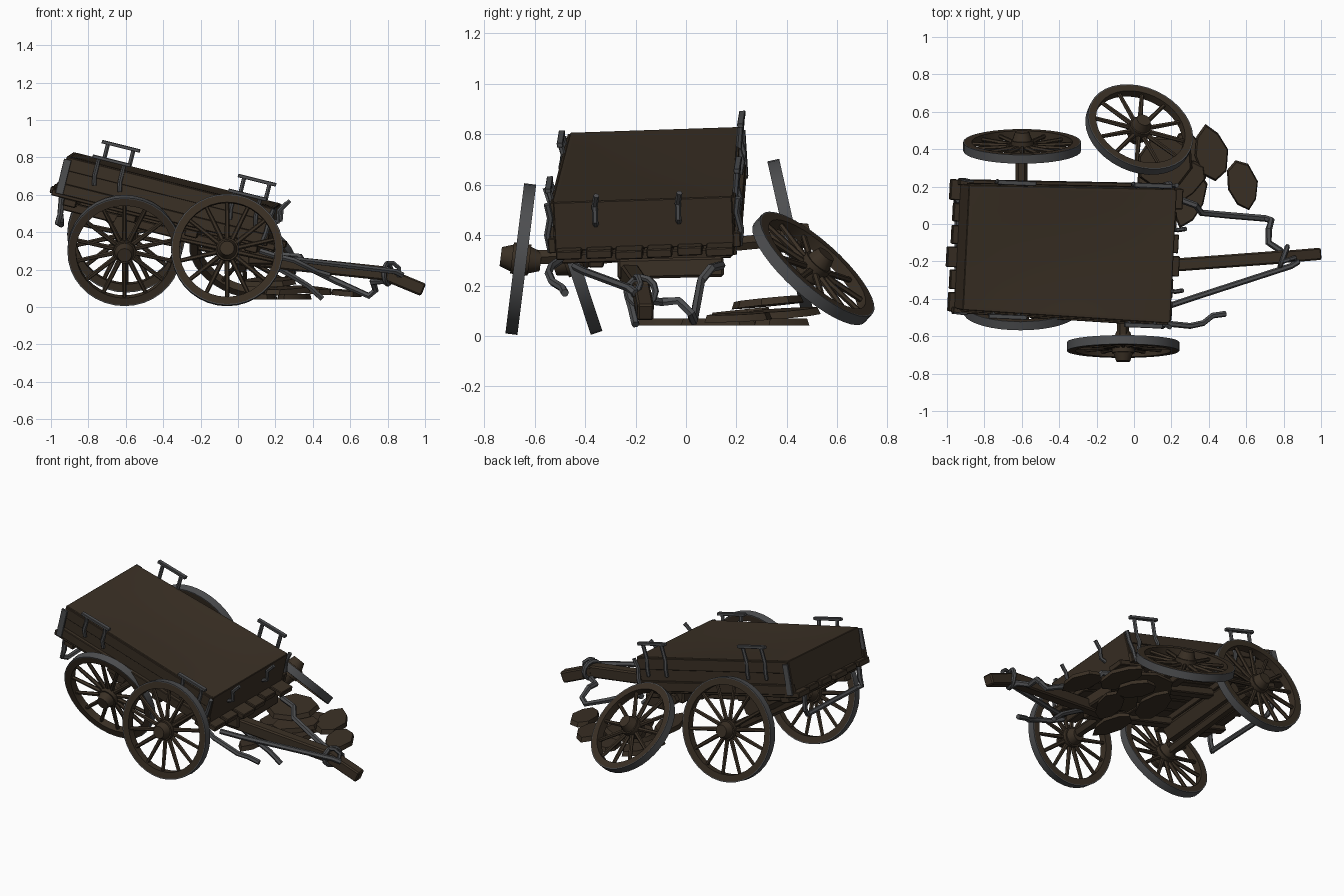
import bpy, bmesh, math, random
from mathutils import Matrix, Vector, Euler

if "Cube" in bpy.data.objects:
    bpy.data.objects.remove(bpy.data.objects["Cube"])

random.seed(4)
R = math.radians


def mat(name, rgb):
    m = bpy.data.materials.new(name)
    m.diffuse_color = (*rgb, 1)
    m.use_nodes = True
    m.node_tree.nodes["Principled BSDF"].inputs["Base Color"].default_value = m.diffuse_color
    return m


WOOD = mat("dark_wood", (0.042, 0.029, 0.018))
IRON = mat("grey_iron", (0.075, 0.077, 0.081))
WORLD = Matrix.Identity(4)
# tilted frame of the cart body, origin at the middle of its floor
BODY = Matrix.Translation((-0.39, -0.14, 0.48)) @ Euler((R(2), R(14), R(-2.4)), 'XYZ').to_matrix().to_4x4()


def finish(name, bm, mats, M=WORLD):
    bmesh.ops.recalc_face_normals(bm, faces=bm.faces)
    me = bpy.data.meshes.new(name)
    bm.to_mesh(me)
    bm.free()
    for m in mats:
        me.materials.append(m)
    ob = bpy.data.objects.new(name, me)
    ob.matrix_world = M
    bpy.context.collection.objects.link(ob)
    return ob


def beam(name, p, q, w, h, m=WOOD, M=WORLD):
    """Square timber from p to q, w wide and h tall."""
    p, q = Vector(p), Vector(q)
    d = (q - p).normalized()
    side = Vector((0, 0, 1)).cross(d).normalized()
    if side.length < .5:
        side = Vector((0, 1, 0))
    up = d.cross(side)
    rot = Matrix((d, side, up)).transposed().to_4x4()
    bm = bmesh.new()
    T = Matrix.Translation((p + q) / 2) @ rot @ Matrix.Diagonal(((q - p).length, w, h, 1))
    bmesh.ops.create_cube(bm, size=1, matrix=T)
    bmesh.ops.bevel(bm, geom=bm.edges[:], offset=min(w, h) * 0.12, segments=1, affect='EDGES')
    return finish(name, bm, [m], M)


def rod(name, pts, r, m=IRON, M=WORLD, closed=False):
    """Round bar bent along a path."""
    cu = bpy.data.curves.new(name, 'CURVE')
    cu.dimensions = '3D'
    cu.bevel_depth, cu.bevel_resolution, cu.use_fill_caps = r, 1, True
    s = cu.splines.new('POLY')
    s.points.add(len(pts) - 1)
    for a, b in zip(s.points, pts):
        a.co = (*b, 1)
    s.use_cyclic_u = closed
    tmp = bpy.data.objects.new(name + "_path", cu)
    bpy.context.collection.objects.link(tmp)
    dg = bpy.context.evaluated_depsgraph_get()
    me = bpy.data.meshes.new_from_object(tmp.evaluated_get(dg))
    bpy.data.objects.remove(tmp)
    me.materials.clear()
    me.materials.append(m)
    ob = bpy.data.objects.new(name, me)
    ob.matrix_world = M
    bpy.context.collection.objects.link(ob)


def wheel(name, centre, normal, r, spokes=14):
    bm = bmesh.new()
    n, w = 36, 0.024
    # rim with an iron tyre on the outside
    prof = [(r - .045, -w), (r - .006, -w), (r, -w), (r, w), (r - .006, w), (r - .045, w)]
    rings = [[bm.verts.new((a * math.cos(t), a * math.sin(t), z)) for a, z in prof]
             for t in (2 * math.pi * i / n for i in range(n))]
    for i in range(n):
        A, B = rings[i], rings[(i + 1) % n]
        for j in range(6):
            k = (j + 1) % 6
            f = bm.faces.new((A[j], B[j], B[k], A[k]))
            f.material_index = 1 if j in (1, 2, 3) else 0

    def cone(r1, r2, depth, T, seg=14):
        bmesh.ops.create_cone(bm, cap_ends=True, segments=seg, radius1=r1, radius2=r2, depth=depth, matrix=T)

    # hub
    cone(.062, .062, .07, Matrix.Translation((0, 0, 0)))
    cone(.055, .038, .05, Matrix.Translation((0, 0, .055)))
    cone(.038, .055, .05, Matrix.Translation((0, 0, -.055)))
    # spokes
    L = r - .08
    for i in range(spokes):
        T = Matrix.Rotation(2 * math.pi * (i + .5) / spokes, 4, 'Z') @ \
            Matrix.Translation((.045 + L / 2, 0, 0)) @ Matrix.Rotation(R(90), 4, 'Y')
        cone(.014, .011, L, T, 6)
    rot = Vector(normal).to_track_quat('Z', 'Y').to_matrix().to_4x4()
    finish(name, bm, [WOOD, IRON], Matrix.Translation(centre) @ rot)


# wheels: three standing askew, one fallen
wheel("front_wheel", (-.058, -.655, .305), (0, -1, .125), .30)
wheel("rear_wheel_near", (-.607, -.45, .302), (0, -1, -.33), .305)
wheel("rear_wheel_far", (-.598, .415, .39), (0, 1, .225), .315)
wheel("fallen_wheel", (.028, .505, .268), (.3, .64, .71), .295, 12)

# axles and bolsters
rod("rear_axle", [(-.61, -.43, .305), (-.60, .40, .385)], .032, WOOD)
rod("front_axle", [(-.06, -.63, .31), (-.04, .20, .35)], .032, WOOD)
rod("rear_bolster", [(-.61, -.37, .42), (-.60, .18, .455)], .075, WOOD)
beam("front_bolster", (-.05, -.42, .36), (-.04, .17, .37), .12, .09)
beam("turning_block", (.12, -.27, .265), (.12, .15, .275), .14, .08)

# cart floor planks with uneven ends
for i in range(6):
    y = -.30 + .12 * i
    beam(f"floor_plank_{i}", (-.60 - random.uniform(0, .03), y, 0), (.62 + random.uniform(0, .04), y, 0),
         random.uniform(.095, .114), .035, M=BODY)
for i, x in enumerate((-.50, -.17, .17, .50)):
    beam(f"floor_joist_{i}", (x, -.34, -.035), (x, .34, -.035), .07, .04, M=BODY)
for s in (-1, 1):
    beam("floor_sill", (-.55, s * .2, -.06), (.5, s * .2, -.06), .06, .05, M=BODY)

# cart walls, rims and rails (wider towards the front)
for s, side in ((-1, "near"), (1, "far")):
    beam(f"{side}_wall", (-.56, s * .32, .105), (.56, s * .345, .105), .03, .20, M=BODY)
    beam(f"{side}_lower_rail", (-.59, s * .342, .03), (.58, s * .367, .03), .03, .06, M=BODY)
    beam(f"{side}_upper_rail", (-.57, s * .336, .165), (.56, s * .360, .165), .016, .07, M=BODY)
    # iron brackets standing on the rim
    top = .24 if s < 0 else .295
    for c in (-.335, .415):
        y = s * (.355 + .022 * c)
        for dx in (-.07, .07):
            rod(f"{side}_bracket_post", [(c + dx + .01, y, .09), (c + dx, y + s * .012, .14),
                                         (c + dx, y, .19), (c + dx, y + s * .012, top)], .012, M=BODY)
        beam(f"{side}_bracket_bar", (c - .105, y + s * .012, top), (c + .105, y + s * .012, top),
             .024, .018, IRON, BODY)
beam("rear_wall", (-.56, -.335, .105), (-.56, .335, .105), .03, .20, M=BODY)
beam("front_wall", (.555, -.355, .105), (.555, .355, .105), .03, .20, M=BODY)

# sagging cover over the load
bm = bmesh.new()
bmesh.ops.create_grid(bm, x_segments=12, y_segments=8, size=1)
for v in bm.verts:
    x, y = v.co.x, v.co.y
    v.co = (x * .555, y * (.33 + .012 * x), .206 - .014 * (1 - x * x) * (1 - y * y))
cover = finish("load_cover", bm, [WOOD], BODY)

# iron staples on the front wall, straps on the corners, hanging bar at the rear
for y in (-.19, .14):
    rod("front_staple", [(.57, y, .11), (.60, y, .13), (.59, y, .19), (.62, y + .01, .24)], .012, M=BODY)
for s in (-1, 1):
    rod("front_corner_strap", [(.55, s * .374, .0), (.56, s * .385, .07), (.56, s * .37, .14), (.57, s * .38, .2)],
        .013, M=BODY)
    beam("rear_corner_strap", (-.565, s * .358, .0), (-.565, s * .355, .19), .04, .012, IRON, BODY)
rod("rear_hanging_bar", [(-.94, -.43, .60), (-.95, -.43, .50), (-.965, -.43, .45), (-.945, -.40, .44),
                         (-.945, .10, .46), (-.95, .13, .50), (-.94, .13, .62)], .016)

# draw pole with its drooping tip
beam("draw_pole", (-.02, -.237, .265), (.80, -.176, .178), .07, .075)
beam("draw_pole_tip", (.76, -.179, .187), (.99, -.160, .092), .065, .07)
rod("pole_brace", [(.18, -.44, .275), (.30, -.40, .255), (.84, -.225, .19), (.88, -.20, .17)], .016)
rod("pole_ring", [(.80 + .02 * math.cos(t), -.176 + .055 * math.cos(t), .178 + .055 * math.sin(t))
                  for t in (math.pi * i / 6 for i in range(12))], .014, closed=True)
rod("pole_hook", [(.80, -.20, .235), (.83, -.19, .235), (.86, -.18, .21), (.86, -.20, .16)], .012)

# bent irons torn from the undercarriage
rod("bent_iron_far", [(.22, .14, .28), (.33, .10, .27), (.36, .06, .22), (.52, .045, .14), (.70, .03, .06),
                      (.735, .02, .09), (.72, -.03, .14), (.72, -.10, .135), (.78, -.14, .14), (.80, -.18, .13)], .018)
rod("bent_iron_near", [(.12, -.50, .30), (.20, -.535, .275), (.30, -.545, .25), (.37, -.53, .215),
                       (.42, -.49, .19), (.49, -.48, .17)], .016)
rod("bent_iron_under", [(.14, -.24, .25), (.30, -.23, .16), (.38, -.215, .11), (.45, -.20, .045)], .016)

# broken boards lying by the cart: x, y, z, half length, half width, turn, tilt
boards = [(.41, .38, .09, .145, .088, 100, 4), (.58, .205, .075, .135, .078, 105, 3),
          (.17, .33, .135, .15, .14, 30, 4), (.30, .13, .055, .15, .08, 70, 0),
          (.14, -.03, .055, .15, .07, 95, 0), (.10, .30, .055, .17, .08, 80, 0),
          (.30, .38, .055, .13, .08, 120, 0), (.27, .22, .09, .15, .08, 40, 4)]
for i, (x, y, z, a, b, turn, tilt) in enumerate(boards):
    bm = bmesh.new()
    bmesh.ops.create_cone(bm, cap_ends=True, segments=8, radius1=1, radius2=.92, depth=1)
    jit = [random.uniform(.92, 1.12) for _ in range(8)]
    for v in bm.verts:
        k = jit[round(math.atan2(v.co.y, v.co.x) / (2 * math.pi) * 8) % 8]
        v.co = (v.co.x * a * k, v.co.y * b * k, v.co.z * .028)
    finish(f"broken_board_{i}", bm, [WOOD],
           Matrix.Translation((x, y, z)) @ Euler((R(tilt), R(-tilt), R(turn)), 'XYZ').to_matrix().to_4x4())

# smooth round parts, keep hard edges
for ob in bpy.context.scene.objects:
    ob.select_set(True)
bpy.context.view_layer.objects.active = cover
bpy.ops.object.shade_smooth_by_angle(angle=R(35))
